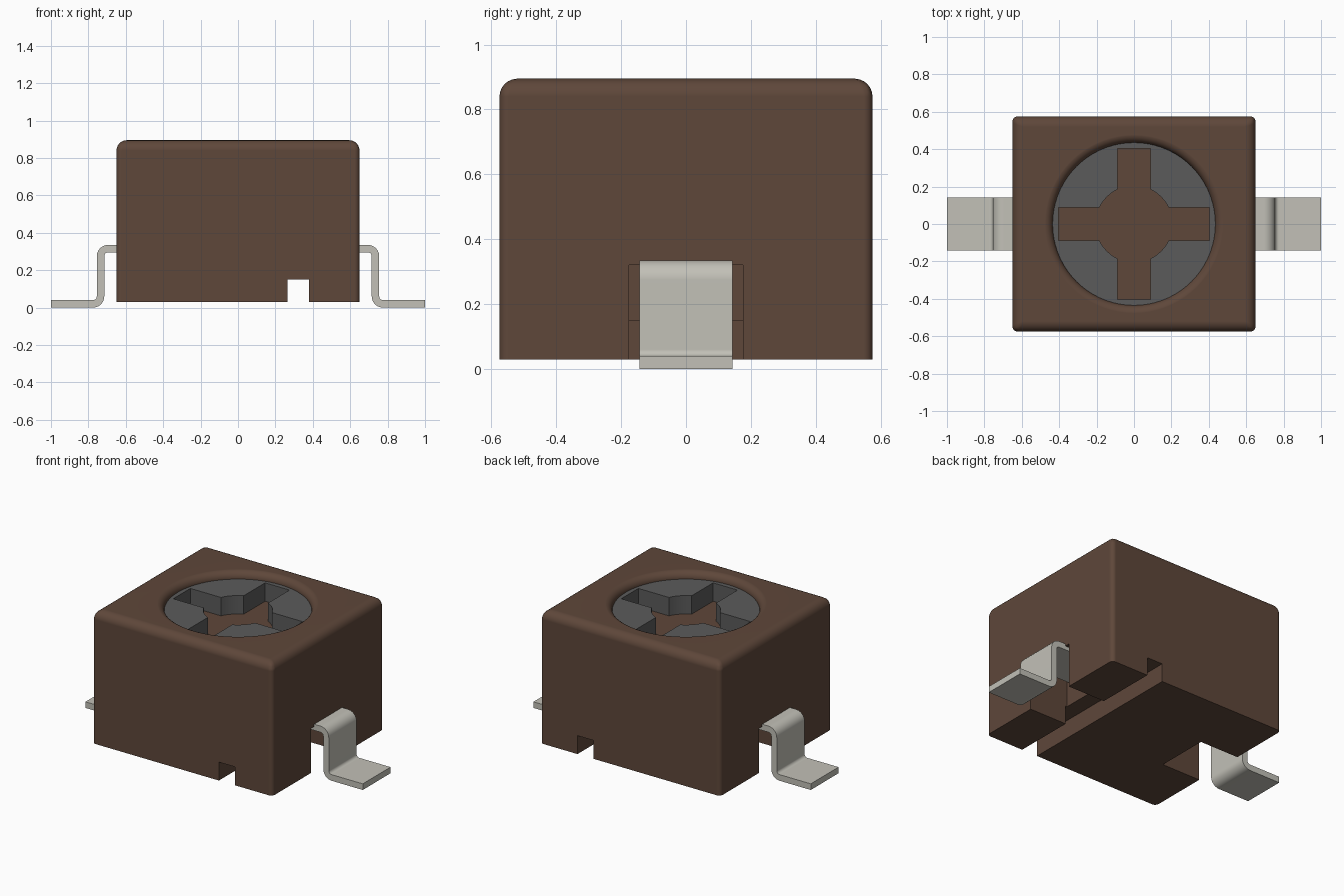
import bpy, bmesh, math

if "Cube" in bpy.data.objects:
    bpy.data.objects.remove(bpy.data.objects["Cube"], do_unlink=True)


def material(name, rgb):
    m = bpy.data.materials.new(name)
    m.use_nodes = True
    m.diffuse_color = (*rgb, 1)
    bsdf = m.node_tree.nodes["Principled BSDF"]
    bsdf.inputs["Base Color"].default_value = (*rgb, 1)
    bsdf.inputs["Roughness"].default_value = 0.6
    return m


BROWN = material("brown plastic", (0.113, 0.063, 0.042))
GREY = material("dark grey rotor", (0.105, 0.105, 0.105))
METAL = material("tinned metal", (0.54, 0.53, 0.475))


def finish(name, bm, mat=None):
    bmesh.ops.recalc_face_normals(bm, faces=bm.faces)
    me = bpy.data.meshes.new(name)
    bm.to_mesh(me)
    bm.free()
    ob = bpy.data.objects.new(name, me)
    bpy.context.collection.objects.link(ob)
    if mat:
        me.materials.append(mat)
    return ob


def select(ob):
    bpy.ops.object.select_all(action='DESELECT')
    ob.select_set(True)
    bpy.context.view_layer.objects.active = ob


def box(name, x0, x1, y0, y1, z0, z1, mat=None):
    bm = bmesh.new()
    bmesh.ops.create_cube(bm, size=1)
    for v in bm.verts:
        v.co = (x1 if v.co.x > 0 else x0, y1 if v.co.y > 0 else y0, z1 if v.co.z > 0 else z0)
    return finish(name, bm, mat)


def lathe(name, profile, mat=None, n=72):
    """Closed solid turned round z from (radius, z) points; caps at both ends."""
    bm = bmesh.new()
    rings = [[bm.verts.new((r * math.cos(2 * math.pi * i / n), r * math.sin(2 * math.pi * i / n), z))
              for i in range(n)] for r, z in profile]
    for a, b in zip(rings, rings[1:]):
        for i in range(n):
            j = (i + 1) % n
            bm.faces.new((a[i], a[j], b[j], b[i]))
    bm.faces.new(rings[0])
    bm.faces.new(rings[-1])
    return finish(name, bm, mat)


def cut(ob, cutter):
    cutter.hide_render = True
    select(ob)
    mod = ob.modifiers.new("cut", 'BOOLEAN')
    mod.operation, mod.solver, mod.object = 'DIFFERENCE', 'EXACT', cutter
    bpy.ops.object.modifier_apply(modifier=mod.name)
    bpy.data.objects.remove(cutter, do_unlink=True)


def smooth(ob):
    select(ob)
    bpy.ops.object.shade_smooth_by_angle(angle=math.radians(35))
    mod = ob.modifiers.new("weighted normals", 'WEIGHTED_NORMAL')
    mod.keep_sharp = True


def arc(cx, cz, r, a0, a1, n=6):
    return [(cx + r * math.cos(math.radians(a0 + (a1 - a0) * i / n)),
             cz + r * math.sin(math.radians(a0 + (a1 - a0) * i / n))) for i in range(n + 1)]


TOP, ROTOR_TOP, FLOOR, HOLE_R, FILLET = 0.895, 0.85, 0.73, 0.435, 0.045

# Body: block with rounded top edges and tighter vertical corners
body = box("body", -0.65, 0.65, -0.575, 0.575, 0.03, TOP, BROWN)
weights = body.data.attributes.new("bevel_weight_edge", 'FLOAT', 'EDGE')
for e in body.data.edges:
    zs = [body.data.vertices[i].co.z for i in e.vertices]
    weights.data[e.index].value = 1.0 if min(zs) > 0.5 else 0.5 if max(zs) > 0.5 else 0.0
select(body)
bev = body.modifiers.new("rounding", 'BEVEL')
bev.limit_method, bev.width, bev.segments = 'WEIGHT', 0.055, 6
bpy.ops.object.modifier_apply(modifier=bev.name)

# Round well with a rounded lip
lip = arc(HOLE_R + FILLET, ROTOR_TOP + 0.0003, FILLET, 180, 90, 8)
cut(body, lathe("well_cutter", [(HOLE_R, FLOOR)] + lip + [(HOLE_R + FILLET, 1.0)]))

# Underside groove and the two lead recesses
cut(body, box("groove_cutter", 0.265, 0.38, -1, 1, -0.1, 0.15))
for s in (-1, 1):
    a, b = sorted((s * 0.37, s * 0.8))
    cut(body, box("recess_cutter", a, b, -0.175, 0.175, -0.1, 0.32))
smooth(body)

# Rotor: disc with a cross drive and a round centre cut through
rotor = lathe("rotor", [(HOLE_R + 0.001, FLOOR - 0.02), (HOLE_R + 0.001, ROTOR_TOP)], GREY)
cut(rotor, box("arm_cutter", -0.405, 0.405, -0.088, 0.088, 0.5, 1))
cut(rotor, box("arm_cutter", -0.088, 0.088, -0.405, 0.405, 0.5, 1))
cut(rotor, lathe("hub_cutter", [(0.205, 0.5), (0.205, 1)], n=48))
smooth(rotor)


# Leads: bent strips with a flat foot
def lead(name, side):
    t, r = 0.02, 0.04
    upper = [(0.36, 0.335)] + arc(0.695, 0.275, r + t, 90, 0) + arc(0.775, 0.06, r - t, 180, 270) + [(1.0, 0.04)]
    lower = [(0.36, 0.295)] + arc(0.695, 0.275, r - t, 90, 0) + arc(0.775, 0.06, r + t, 180, 270) + [(1.0, 0.0)]
    bm = bmesh.new()
    rows = [[bm.verts.new((side * x, y, z)) for x, z in line]
            for line, y in ((upper, -0.143), (upper, 0.143), (lower, 0.143), (lower, -0.143))]
    for k in range(4):
        a, b = rows[k], rows[(k + 1) % 4]
        for i in range(len(a) - 1):
            bm.faces.new((a[i], a[i + 1], b[i + 1], b[i]))
    for end in (0, -1):
        bm.faces.new([row[end] for row in rows])
    smooth(finish(name, bm, METAL))


lead("left_lead", 1)
lead("right_lead", -1)
